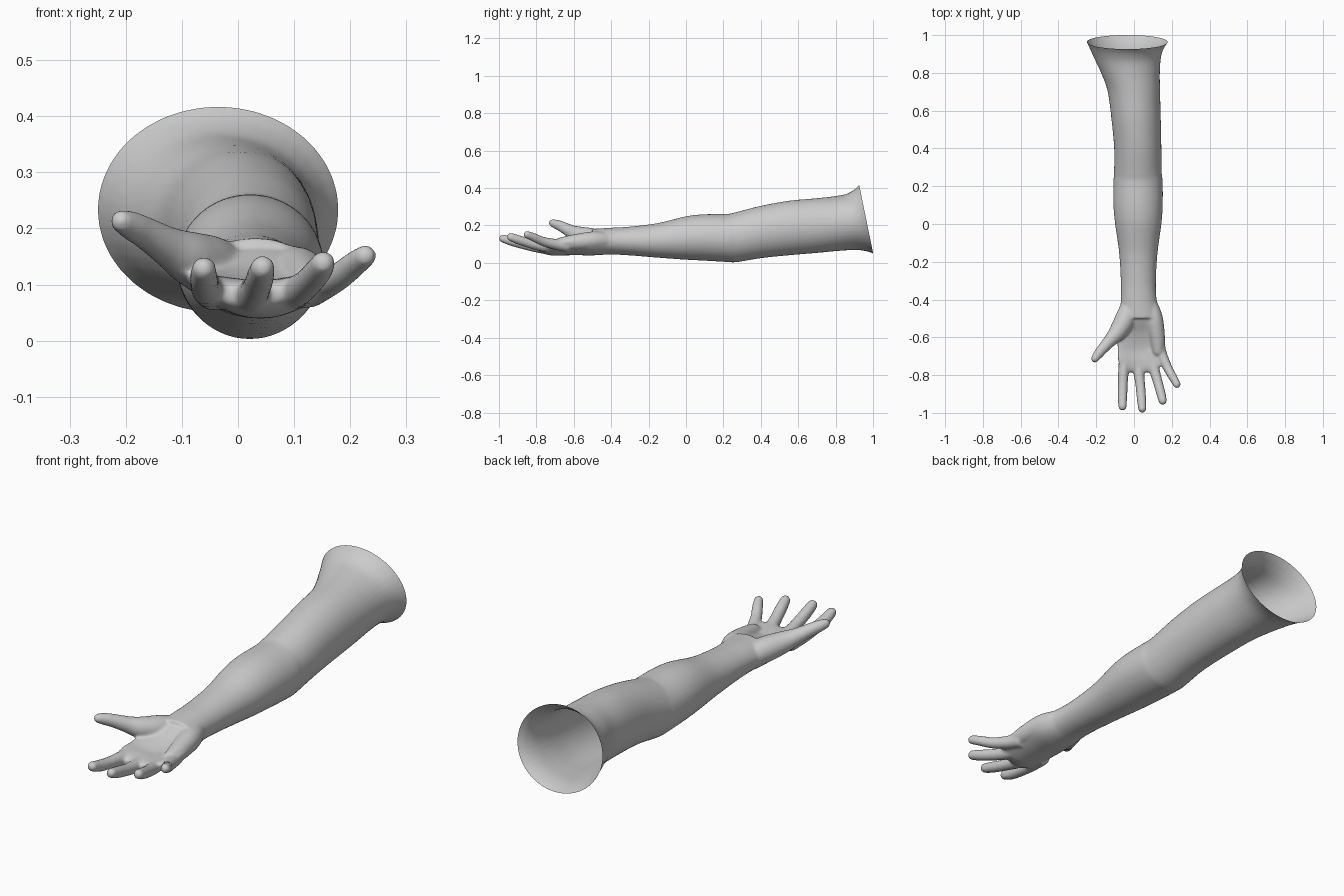
import bpy, bmesh, math
from mathutils import Vector

SEG = 40
bm = bmesh.new()


def spline(rows, steps):
    """Catmull-Rom interpolation of rows of numbers."""
    pts = [rows[0]] + rows + [rows[-1]]
    out = []
    for i in range(1, len(pts) - 2):
        a, b, c, d = (Vector(pts[i + k]) for k in (-1, 0, 1, 2))
        for s in range(steps):
            t = s / steps
            out.append(0.5 * (2 * b + (c - a) * t + (2 * a - 5 * b + 4 * c - d) * t * t
                              + (3 * b - a - 3 * c + d) * t ** 3))
    return out + [Vector(rows[-1])]


def skin(rings):
    """Closed solid through a list of point rings."""
    loops = [[bm.verts.new(p) for p in r] for r in rings]
    for a, b in zip(loops, loops[1:]):
        for i in range(len(a)):
            j = (i + 1) % len(a)
            bm.faces.new((a[i], a[j], b[j], b[i]))
    bm.faces.new(loops[0][::-1])
    bm.faces.new(loops[-1])


def section(y, xl, xr, zb, zt, cup=0, shear=0):
    ring = []
    for i in range(SEG):
        a = 2 * math.pi * i / SEG
        u, w = math.cos(a), math.sin(a)
        z = (zb + zt) / 2 + (zt - zb) / 2 * w + cup * (u * u - 0.2 * (w > 0) * w)
        ring.append((((xl + xr) / 2 + (xr - xl) / 2 * u), y - shear * (z - 0.235), z))
    return ring


def digit(rows, flat=1.0):
    """Round tube with a domed tip through rows of x, y, z, radius."""
    path = spline(rows, 8)
    end, r = path[-1], path[-1][3]
    d = (path[-1].xyz - path[-2].xyz).normalized()
    for k in range(1, 7):
        a = k / 6.3 * math.pi / 2
        path.append(Vector((*(end.xyz + d * r * math.sin(a)), r * math.cos(a))))
    rings = []
    for i, p in enumerate(path):
        t = (path[min(i + 1, len(path) - 1)].xyz - path[max(i - 1, 0)].xyz).normalized()
        side = t.cross(Vector((0, 0, 1))).normalized()
        up = side.cross(t)
        rings.append([p.xyz + p[3] * (side * math.cos(a) + up * math.sin(a) * flat)
                      for a in (2 * math.pi * k / 20 for k in range(20))])
    skin(rings)


# Arm: y, left, right, bottom, top
arm = [(-0.50, -0.075, 0.140, 0.042, 0.182), (-0.40, -0.070, 0.120, 0.045, 0.188),
       (-0.30, -0.070, 0.116, 0.040, 0.194), (-0.15, -0.079, 0.125, 0.028, 0.213),
       (0.00, -0.100, 0.145, 0.017, 0.249), (0.10, -0.109, 0.152, 0.012, 0.260),
       (0.22, -0.109, 0.152, 0.005, 0.262), (0.27, -0.106, 0.147, 0.004, 0.272),
       (0.40, -0.105, 0.145, 0.025, 0.305), (0.55, -0.119, 0.142, 0.041, 0.332),
       (0.70, -0.140, 0.138, 0.055, 0.345), (0.80, -0.176, 0.137, 0.065, 0.355),
       (0.88, -0.213, 0.143, 0.069, 0.368), (0.93, -0.235, 0.158, 0.062, 0.391),
       (0.963, -0.250, 0.179, 0.050, 0.417), (1.00, -0.265, 0.205, 0.035, 0.450)]
SLOPE = 0.075 / 0.367
skin([section(*r, shear=SLOPE * min(1, max(0, (r[0] - 0.5) / 0.4))) for r in spline(arm, 8)])

# Cupped palm: y, left, right, bottom, top, cup
palm = [(-0.42, -0.070, 0.122, 0.045, 0.185, 0.0), (-0.50, -0.080, 0.150, 0.040, 0.168, 0.008),
        (-0.58, -0.088, 0.163, 0.041, 0.135, 0.025), (-0.66, -0.088, 0.168, 0.040, 0.116, 0.035),
        (-0.72, -0.084, 0.162, 0.040, 0.116, 0.036), (-0.76, -0.078, 0.138, 0.048, 0.112, 0.028),
        (-0.785, -0.062, 0.105, 0.062, 0.100, 0.015)]
skin([section(*r) for r in spline(palm, 6)])

# Heel pads of thumb and little finger
digit([(-0.02, -0.42, 0.115, 0.045), (-0.045, -0.50, 0.13, 0.055), (-0.085, -0.57, 0.147, 0.048),
       (-0.125, -0.615, 0.168, 0.036), (-0.165, -0.66, 0.192, 0.029),
       (-0.19, -0.69, 0.205, 0.026), (-0.207, -0.713, 0.213, 0.021)])
digit([(0.08, -0.42, 0.12, 0.042), (0.105, -0.50, 0.12, 0.048), (0.122, -0.60, 0.11, 0.042),
       (0.128, -0.67, 0.105, 0.032)])

# Fingers
fingers = [
    [(-0.045, -0.68, 0.085, 0.032), (-0.055, -0.77, 0.092, 0.029), (-0.059, -0.85, 0.100, 0.026),
     (-0.061, -0.92, 0.113, 0.025), (-0.061, -0.966, 0.128, 0.022)],
    [(0.015, -0.68, 0.075, 0.033), (0.024, -0.77, 0.080, 0.030), (0.033, -0.85, 0.094, 0.026),
     (0.040, -0.93, 0.115, 0.025), (0.044, -0.978, 0.130, 0.022)],
    [(0.080, -0.67, 0.080, 0.033), (0.104, -0.76, 0.088, 0.029), (0.124, -0.83, 0.103, 0.026),
     (0.142, -0.895, 0.123, 0.025), (0.152, -0.936, 0.138, 0.022)],
    [(0.125, -0.63, 0.090, 0.033), (0.150, -0.70, 0.100, 0.029), (0.180, -0.765, 0.115, 0.025),
     (0.208, -0.815, 0.137, 0.023), (0.227, -0.850, 0.151, 0.020)]]
for f in fingers:
    digit(f)

bmesh.ops.recalc_face_normals(bm, faces=bm.faces)
mesh = bpy.data.meshes.new("arm")
bm.to_mesh(mesh)
bm.free()
obj = bpy.data.objects.new("arm", mesh)
bpy.context.collection.objects.link(obj)

# Fuse the parts into one soft skin
rem = obj.modifiers.new("fuse", 'REMESH')
rem.mode = 'VOXEL'
rem.voxel_size = 0.006
sm = obj.modifiers.new("soften", 'SMOOTH')
sm.factor = 0.5
sm.iterations = 10
dg = bpy.context.evaluated_depsgraph_get()
skin_mesh = bpy.data.meshes.new_from_object(obj.evaluated_get(dg))
obj.modifiers.clear()
obj.data = skin_mesh
bpy.data.meshes.remove(mesh)

# Cut the shoulder open along its slanted rim
bm = bmesh.new()
bm.from_mesh(skin_mesh)
bmesh.ops.bisect_plane(bm, geom=bm.verts[:] + bm.edges[:] + bm.faces[:], dist=1e-5,
                       plane_co=(0, 0.963, 0.235), plane_no=(0, 1, SLOPE), clear_outer=True)
for f in bm.faces:
    f.smooth = True
bm.to_mesh(skin_mesh)
bm.free()

mat = bpy.data.materials.new("light grey")
mat.diffuse_color = (0.6, 0.6, 0.6, 1)
skin_mesh.materials.clear()
skin_mesh.materials.append(mat)
